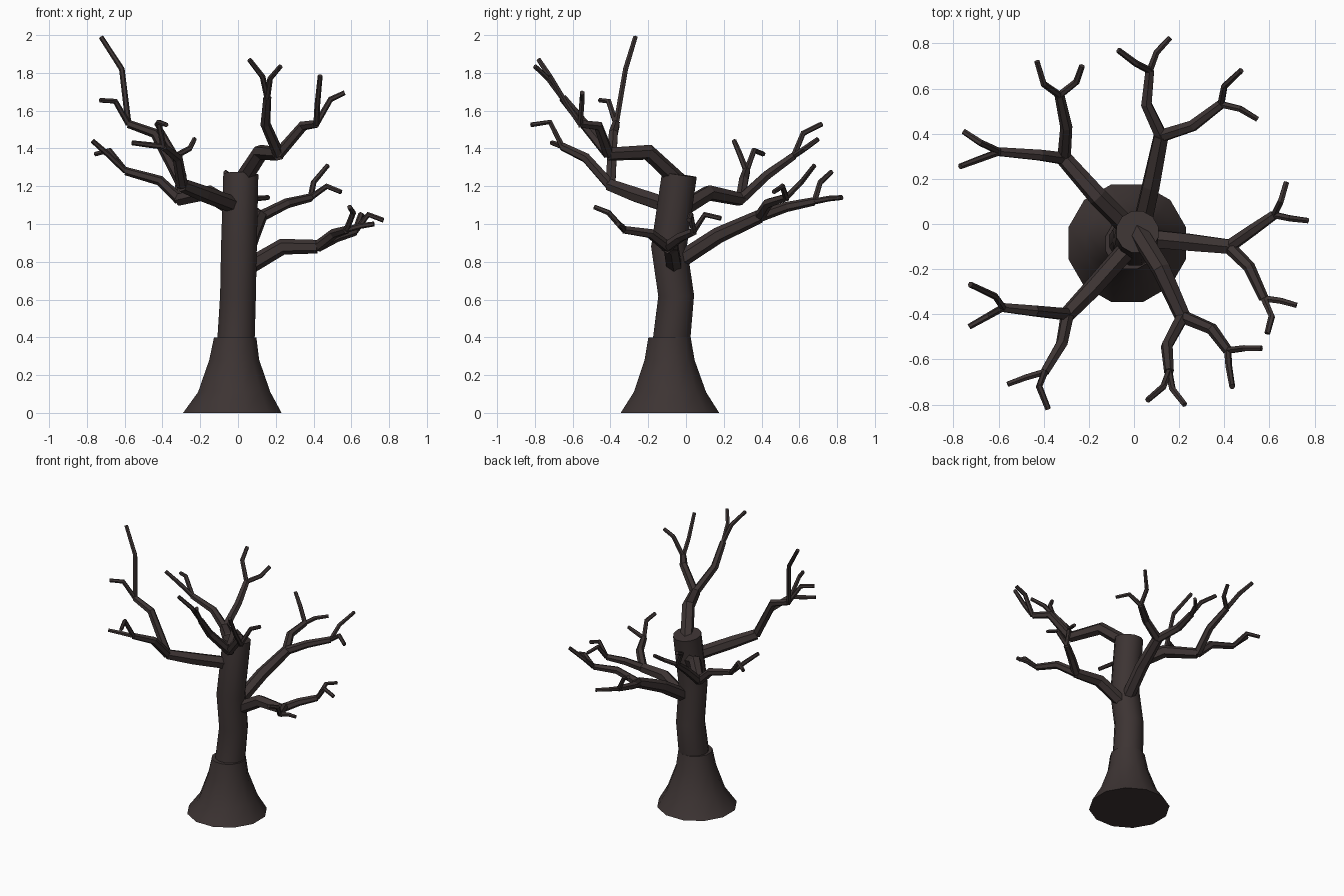
import bpy
import bmesh
import math
from mathutils import Vector

old = bpy.data.objects.get("Cube")
if old:
    bpy.data.objects.remove(old, do_unlink=True)

# One dark bark colour for the whole tree
bark = bpy.data.materials.new("dark_bark")
bark.use_nodes = True
bark_colour = (0.046, 0.034, 0.033, 1.0)
bark.diffuse_color = bark_colour
bark.node_tree.nodes["Principled BSDF"].inputs["Base Color"].default_value = bark_colour


def tube(name, points, radii, sides, level=False):
    """Capped tube through points; rings are mitred, or level when asked."""
    points = [Vector(p) for p in points]
    mesh_builder = bmesh.new()
    rings = []
    for i, point in enumerate(points):
        before = (point - points[i - 1]).normalized() if i else Vector()
        last = i == len(points) - 1
        after = Vector() if last else (points[i + 1] - point).normalized()
        direction = Vector((0, 0, 1)) if level else (before + after).normalized()
        helper = Vector((0, 1, 0)) if abs(direction.y) < 0.8 else Vector((1, 0, 0))
        if i:
            helper = across
        across = (helper - direction * helper.dot(direction)).normalized()
        other = direction.cross(across)
        ring = []
        for k in range(sides):
            angle = math.tau * (k + 0.5) / sides
            offset = across * math.cos(angle) + other * math.sin(angle)
            ring.append(mesh_builder.verts.new(point + offset * radii[i]))
        rings.append(ring)
    for low, high in zip(rings, rings[1:]):
        for k in range(sides):
            n = (k + 1) % sides
            mesh_builder.faces.new((low[k], low[n], high[n], high[k]))
    mesh_builder.faces.new(rings[0][::-1])
    mesh_builder.faces.new(rings[-1])
    bmesh.ops.recalc_face_normals(mesh_builder, faces=mesh_builder.faces)

    mesh = bpy.data.meshes.new(name)
    mesh_builder.to_mesh(mesh)
    mesh_builder.free()
    mesh.materials.append(bark)
    obj = bpy.data.objects.new(name, mesh)
    bpy.context.collection.objects.link(obj)
    return obj


def limb(side, main, forks):
    """A limb that splits into two boughs, each ending in two twigs."""
    tube(side + "_limb", main, (.045, .043, .036), 6)
    for bough, (middle, end, twigs) in zip(("first", "second"), forks):
        name = side + "_" + bough
        tube(name + "_bough", (main[-1], middle, end), (.03, .027, .022), 6)
        for twig, (bend, tip) in zip(("upper", "lower"), twigs):
            tube(f"{name}_{twig}_twig", (end, bend, tip), (.016, .015, .013), 6)


# Flared root base and leaning trunk
root_flare = tube(
    "root_flare",
    ((-.03, -.085, 0), (-.02, -.085, .11), (-.02, -.087, .28), (-.015, -.087, .4)),
    (.27, .198, .137, .116), 12, level=True)
trunk = tube(
    "trunk",
    ((-.012, -.085, .3), (-.01, -.075, .4), (0, -.052, .62),
     (.005, -.09, .88), (.015, -.035, 1.262)),
    (.102, .102, .098, .098, .096), 12)
for part in (root_flare, trunk):
    bpy.ops.object.select_all(action="DESELECT")
    part.select_set(True)
    bpy.context.view_layer.objects.active = part
    bpy.ops.object.shade_smooth_by_angle(angle=math.radians(35))

# Lowest limb, reaching left
limb("left", ((.03, -.06, .76), (.235, -.08, .88), (.42, -.1, .88)), (
    ((.52, -.03, .93), (.62, .04, .96), (
        ((.65, .1, 1.05), (.675, .185, 1.03)),
        ((.69, .025, 1.05), (.77, .015, 1.02)))),
    ((.51, -.19, .95), (.575, -.33, .97), (
        ((.65, -.34, .99), (.72, -.36, 1.0)),
        ((.61, -.41, 1.06), (.59, -.485, 1.09))))))

# Limb reaching to the back
limb("back", ((.03, -.03, .81), (.075, .17, .94), (.12, .39, 1.04)), (
    ((.055, .53, 1.09), (.07, .68, 1.12), (
        ((.01, .71, 1.22), (-.07, .77, 1.275)),
        ((.1, .76, 1.135), (.16, .825, 1.14)))),
    ((.26, .435, 1.11), (.385, .53, 1.14), (
        ((.4, .61, 1.22), (.475, .68, 1.31)),
        ((.47, .51, 1.2), (.545, .465, 1.17))))))

# Limb reaching back and right
limb("back_right", ((-.02, -.02, 1.08), (-.16, .12, 1.165), (-.31, .29, 1.13)), (
    ((-.3, .43, 1.26), (-.33, .57, 1.36), (
        ((-.4, .62, 1.48), (-.43, .72, 1.53)),
        ((-.255, .63, 1.4), (-.23, .7, 1.45)))),
    ((-.415, .305, 1.23), (-.595, .32, 1.28), (
        ((-.69, .285, 1.37), (-.77, .255, 1.44)),
        ((-.68, .36, 1.39), (-.755, .41, 1.37))))))

# Limb reaching forward and right, with the tallest twig
limb("front_right", ((-.02, -.1, 1.1), (-.18, -.28, 1.16), (-.295, -.4, 1.205)), (
    ((-.44, -.385, 1.48), (-.58, -.37, 1.53), (
        ((-.615, -.32, 1.82), (-.725, -.268, 1.99)),
        ((-.65, -.41, 1.65), (-.73, -.455, 1.655)))),
    ((-.32, -.53, 1.35), (-.395, -.655, 1.41), (
        ((-.42, -.72, 1.54), (-.38, -.82, 1.525)),
        ((-.48, -.68, 1.42), (-.56, -.71, 1.43))))))

# Highest limb, reaching forward and left
limb("front_left", ((.015, -.03, 1.22), (.12, -.2, 1.38), (.215, -.41, 1.37)), (
    ((.145, -.54, 1.53), (.155, -.655, 1.67), (
        ((.13, -.72, 1.78), (.06, -.78, 1.87)),
        ((.17, -.73, 1.77), (.225, -.8, 1.835)))),
    ((.345, -.465, 1.52), (.415, -.56, 1.53), (
        ((.42, -.63, 1.63), (.435, -.72, 1.785)),
        ((.49, -.55, 1.66), (.565, -.55, 1.695))))))
